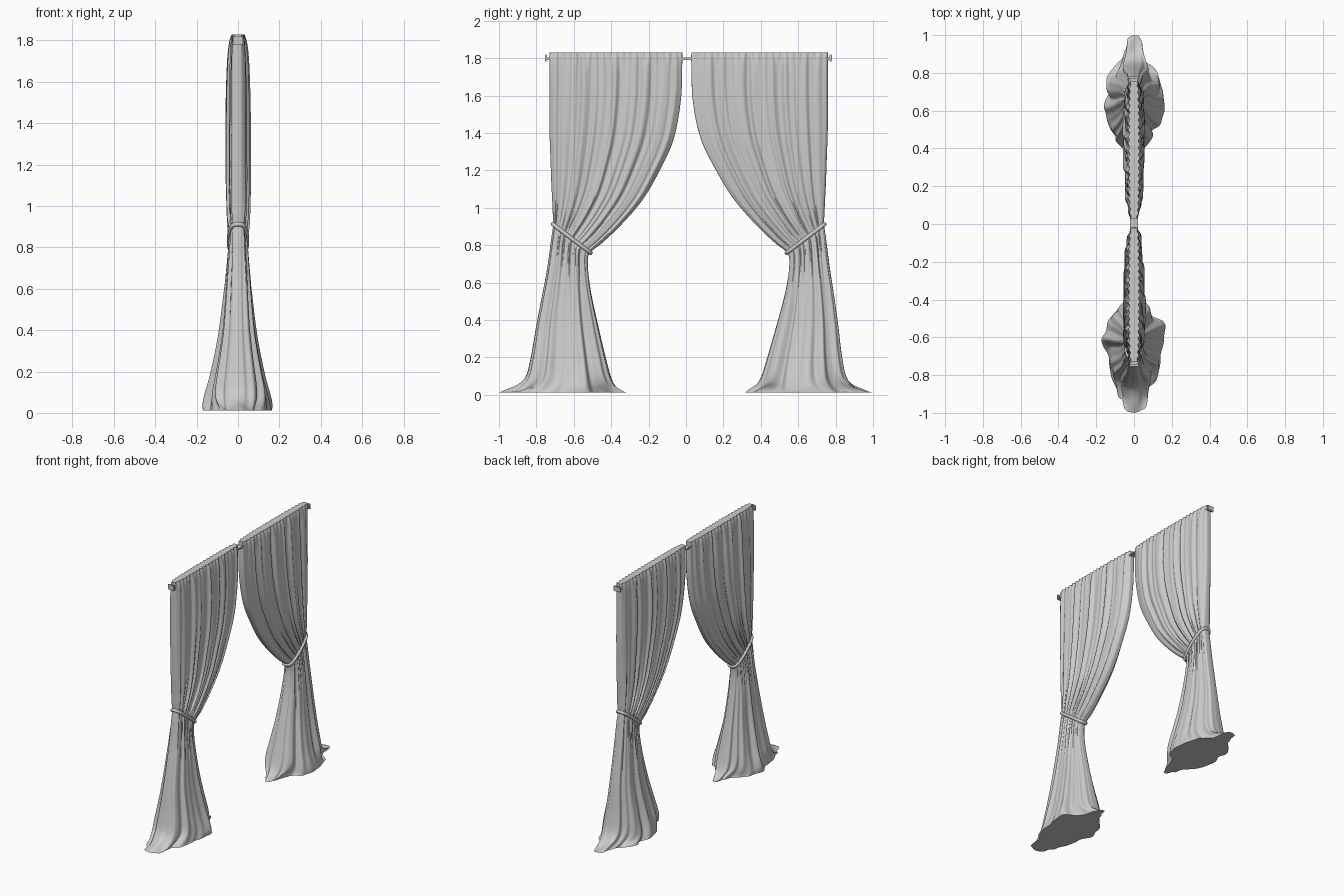
import bpy, bmesh, math, random
from mathutils import Vector

if "Cube" in bpy.data.objects:
    bpy.data.objects.remove(bpy.data.objects["Cube"])

# Cross-sections from header to floor: outer y, outer z, inner y, inner z, half depth
KEYS = [
    (.73, 1.83, .02, 1.83, .027), (.73, 1.77, .02, 1.77, .037),
    (.73, 1.60, .027, 1.58, .046), (.73, 1.42, .065, 1.37, .050),
    (.725, 1.27, .14, 1.20, .050), (.72, 1.13, .23, 1.045, .050),
    (.715, 1.03, .345, .91, .047), (.712, .96, .45, .81, .044),
    (.71, .91, .512, .76, .040), (.72, .84, .525, .70, .045),
    (.745, .66, .51, .56, .060), (.795, .40, .47, .37, .082),
    (.83, .20, .425, .18, .116), (.86, .09, .395, .08, .142),
    (.92, .035, .36, .035, .152), (1.0, .012, .315, .012, .152)]
TIE = 8
SEG, SUB = 400, 6


def spline(i, t):
    """Catmull-Rom between key rows i and i+1."""
    n = len(KEYS) - 1
    p = [KEYS[min(max(j, 0), n)] for j in (i - 1, i, i + 1, i + 2)]
    return [.5 * (2 * b + (c - a) * t + (2 * a - 5 * b + 4 * c - d) * t * t
                  + (3 * b - a - 3 * c + d) * t ** 3) for a, b, c, d in zip(*p)]


def smooth(a, b, x):
    t = min(max((x - a) / (b - a), 0), 1)
    return t * t * (3 - 2 * t)


def shift(side, z, f):
    """The right panel sits slightly further out; f runs inner to outer."""
    if side < 0:
        return 0
    return .028 * smooth(0, .75, z) * (1 - .7 * smooth(.9, 1.6, z) * (1 - f))


def curtain(name, side, seed, tail):
    rnd = random.Random(seed)
    ph = [rnd.uniform(0, 6.28) for _ in range(12)]
    bm = bmesh.new()
    rings = []
    total = (len(KEYS) - 1) * SUB
    for r in range(total + 1):
        i = min(r // SUB, len(KEYS) - 2)
        k = r / SUB
        oy, oz, iy, iz, hx = spline(i, k - i)
        low = smooth(TIE - .5, TIE + 3, k)       # gathered skirt below the tie
        foot = smooth(12, 15, k)                 # cloth pooled on the floor
        tie = math.exp(-((k - TIE) / .9) ** 2)
        power = .3 + .2 * smooth(0, 3, k) + .35 * low
        header = 1 - smooth(0, 1.5, k)
        ring = []
        for j in range(SEG):
            th = 2 * math.pi * j / SEG
            s, sn = math.cos(th), math.sin(th)
            sg = 1 if sn >= 0 else -1
            prof = abs(sn) ** power
            q = ph[0] if sg > 0 else ph[1]
            # narrow header pleats melting into wider irregular folds
            fine = math.sin(62.8 * s + q)
            wide = (.55 * math.sin(27 * s + q + .5 * math.sin(k * .5 + ph[2]))
                    + .45 * math.sin(41 * s + ph[3] * sg + .12 * k)
                    + .35 * math.sin(15 * s + ph[4] + sg))
            fold = header * .0045 * fine + (1 - header) * (1 - low) * (.0085 * wide + .0015 * fine)
            fold *= 1 - .65 * tie
            # deep radial folds of the skirt
            lobes = (.5 * math.sin(9 * th + ph[5] + .1 * k)
                     + (1 - .5 * foot) * (.4 * math.sin(14 * th + ph[6]) + .25 * math.sin(21 * th + ph[8]))
                     + .35 * math.sin(5 * th + ph[7]))
            rad = 1 + low * .14 * lobes
            # trailing tail outside, narrow lip inside
            taper = 1 - foot * (tail * smooth(.25, .65, s) + .6 * smooth(.4, .75, -s))
            x = sg * prof * (hx * rad * taper + fold)
            f = .5 + .5 * s * (1 + (rad - 1) * .7 * abs(sn))
            y, z = iy + (oy - iy) * f, iz + (oz - iz) * f
            z += foot * (1 - smooth(14.2, 15, k)) * .012 * math.sin(7 * th + ph[9])
            z = max(z, .012)
            ring.append(bm.verts.new((x, side * (y + shift(side, z, f)), z)))
        rings.append(ring)
    for a, b in zip(rings, rings[1:]):
        for j in range(SEG):
            n = (j + 1) % SEG
            bm.faces.new((a[j], a[n], b[n], b[j]))
    bm.faces.new(rings[0])
    bm.faces.new(rings[-1][::-1])
    bmesh.ops.recalc_face_normals(bm, faces=bm.faces)
    finish(name, bm, 50)


def finish(name, bm, angle):
    me = bpy.data.meshes.new(name)
    bm.to_mesh(me)
    bm.free()
    ob = bpy.data.objects.new(name, me)
    bpy.context.collection.objects.link(ob)
    bpy.ops.object.select_all(action='DESELECT')
    ob.select_set(True)
    bpy.context.view_layer.objects.active = ob
    bpy.ops.object.shade_smooth_by_angle(angle=math.radians(angle))
    return ob


def tieback(name, side):
    """Cord looped around the gathered waist."""
    oy, oz, iy, iz, hx = KEYS[TIE]
    cu = bpy.data.curves.new(name, 'CURVE')
    cu.dimensions = '3D'
    cu.bevel_depth, cu.bevel_resolution = .011, 3
    sp = cu.splines.new('POLY')
    n = 48
    sp.points.add(n - 1)
    for j in range(n):
        th = 2 * math.pi * j / n
        sn = math.sin(th)
        x = math.copysign(abs(sn) ** .6, sn) * (hx + .003)
        f = .5 + .51 * math.cos(th)
        z = iz + (oz - iz) * f
        y = iy + (oy - iy) * f + shift(side, z, f)
        sp.points[j].co = (x, side * y, z, 1)
    sp.use_cyclic_u = True
    ob = bpy.data.objects.new(name, cu)
    bpy.context.collection.objects.link(ob)


def box(name, loc, size):
    bm = bmesh.new()
    bmesh.ops.create_cube(bm, size=1)
    for v in bm.verts:
        v.co = Vector(a * b + c for a, b, c in zip(v.co, size, loc))
    bmesh.ops.bevel(bm, geom=bm.edges[:], offset=min(size) * .25, segments=2, affect='EDGES')
    finish(name, bm, 30)


# Curtains and cords
for label, side, seed, tail in (("left", -1, 4, .3), ("right", 1, 9, .5)):
    curtain(label + "_curtain", side, seed, tail)
    tieback(label + "_tieback", side)

# Rail with end brackets
box("curtain_rail", (0, .012, 1.797), (.044, 1.53, .012))
for label, y in (("left", -.748), ("right", .774)):
    box(label + "_rail_end", (0, y, 1.80), (.05, .012, .038))
